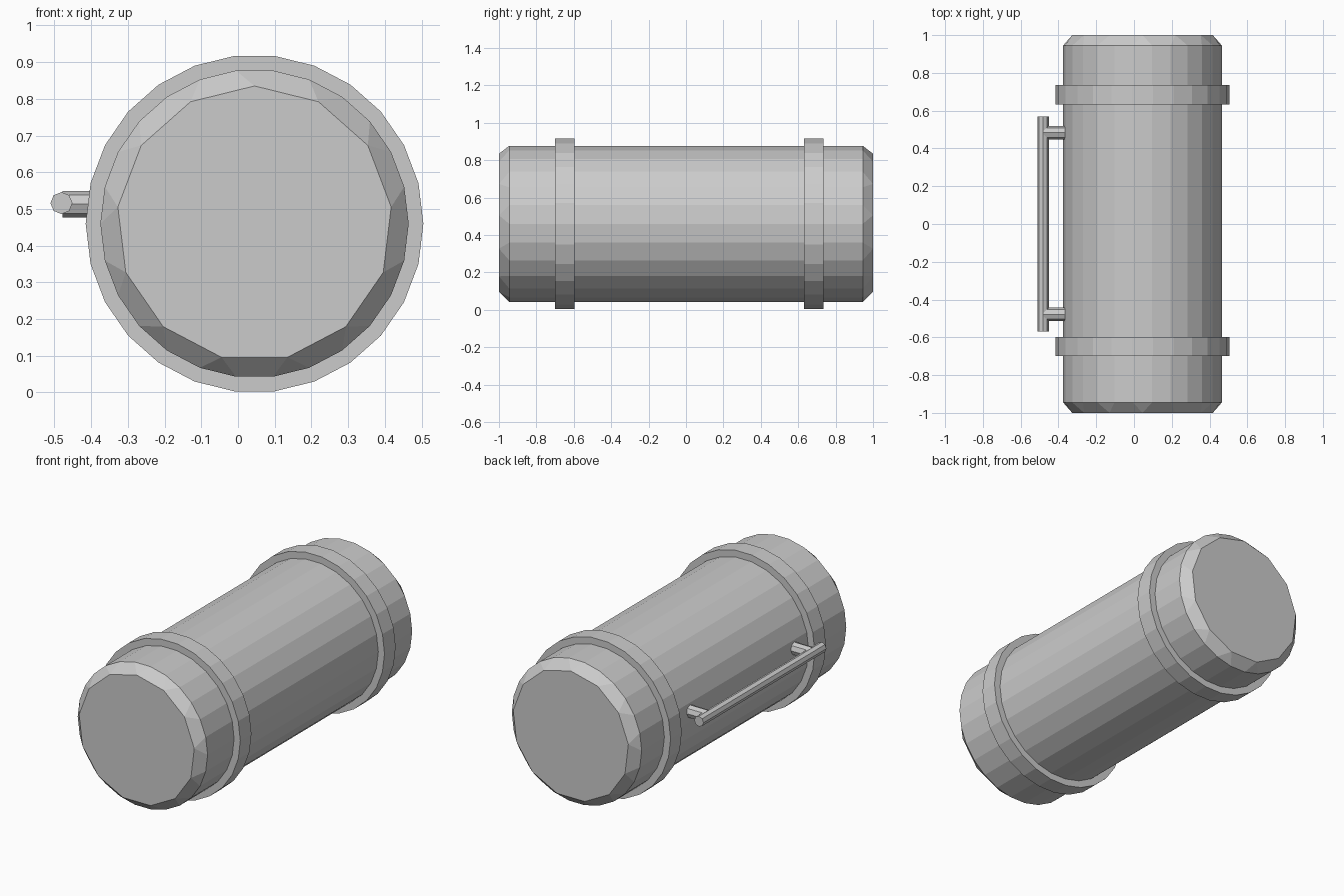
import bpy, math
from math import pi, cos, sin

if "Cube" in bpy.data.objects:
    bpy.data.objects.remove(bpy.data.objects["Cube"])

CX, CZ, SIDES = 0.045, 0.46, 26
STEP = 2 * pi / SIDES


def make(name, verts, faces):
    mesh = bpy.data.meshes.new(name)
    mesh.from_pydata(verts, [], faces)
    mesh.validate()
    obj = bpy.data.objects.new(name, mesh)
    bpy.context.collection.objects.link(obj)
    return obj


def ring(radius, y, n=SIDES, start=0.0):
    return [(CX + radius * cos(start + 2 * pi * i / n), y,
             CZ + radius * sin(start + 2 * pi * i / n)) for i in range(n)]


def rod(name, radius, length, location, rotation):
    bpy.ops.mesh.primitive_cylinder_add(vertices=8, radius=radius, depth=length,
                                        location=location, rotation=rotation)
    bpy.context.object.name = name


# canister body: 26-sided wall, chamfered into 13-sided end caps
N, H = SIDES, SIDES // 2
# cap corners sit over the middle of every second wall facet (one points up)
verts = (ring(0.42, -0.945) + ring(0.42, 0.945)
         + ring(0.375, -1, H, pi / 2) + ring(0.375, 1, H, pi / 2))
faces = [(i, i + N, (i + 1) % N + N, (i + 1) % N) for i in range(N)]
top = 6  # wall vertex just before the top cap corner
for end in (0, 1):
    w, c = end * N, 2 * N + end * H
    chamfer = []
    for k in range(H):
        a = w + (top + 2 * k) % N
        b = w + (top + 2 * k + 1) % N
        d = w + (top + 2 * k + 2) % N
        p, q = c + k, c + (k + 1) % H
        chamfer += [(a, b, p), (b, d, q, p)]
    chamfer.append(tuple(range(c, c + H))[::-1])
    # front end winds one way, back end the other
    faces += [f if end == 0 else f[::-1] for f in chamfer]
make("canister_body", verts, faces)

# raised bands
for name, y0, y1 in (("front_band", -0.70, -0.597), ("back_band", 0.632, 0.735)):
    loops = [(0.42, y0), (0.46, y0), (0.46, y1), (0.42, y1)]
    verts = [v for r, y in loops for v in ring(r, y)]
    faces = []
    for j in range(4):
        a, b = j * N, (j + 1) % 4 * N
        faces += [(a + i, b + i, b + (i + 1) % N, a + (i + 1) % N) for i in range(N)]
    make(name, verts, faces)

# side handle: bar and two posts
rod("handle_bar", 0.03, 1.136, (-0.481, 0, 0.516), (pi / 2, 0, 0))
for name, y in (("front_handle_post", -0.478), ("back_handle_post", 0.484)):
    rod(name, 0.036, 0.12, (-0.418, y, 0.513), (0, pi / 2, 0))
